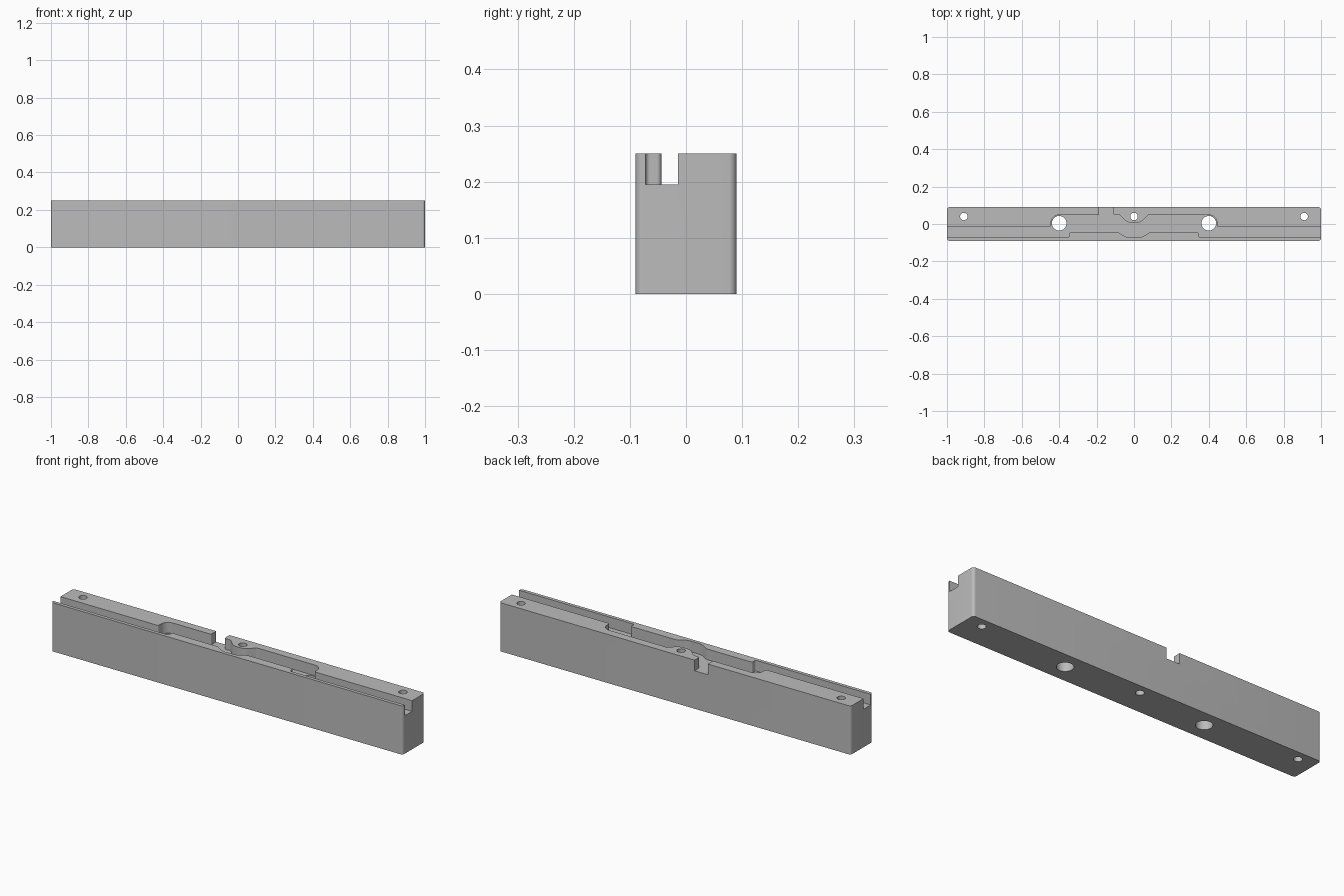
import bpy, bmesh, math
from mathutils import Vector

if "Cube" in bpy.data.objects:
    bpy.data.objects.remove(bpy.data.objects["Cube"])

grey = bpy.data.materials.new("grey metal")
grey.diffuse_color = (0.5, 0.5, 0.5, 1)
grey.use_nodes = True
grey.node_tree.nodes["Principled BSDF"].inputs["Base Color"].default_value = grey.diffuse_color


def rounded(corners, steps=8):
    """Outline from (x, y, radius) corners, each replaced by a tangent arc."""
    out = []
    n = len(corners)
    for i, (x, y, r) in enumerate(corners):
        p = Vector((x, y))
        if r == 0:
            out.append(p)
            continue
        a = (Vector(corners[i - 1][:2]) - p).normalized()
        b = (Vector(corners[(i + 1) % n][:2]) - p).normalized()
        half = a.angle(b) / 2
        start, end = p + a * r / math.tan(half), p + b * r / math.tan(half)
        centre = p + (a + b).normalized() * r / math.sin(half)
        u, v = start - centre, end - centre
        sweep = u.angle(v)
        for k in range(steps + 1):
            t = k / steps
            out.append(centre + (u * math.sin((1 - t) * sweep)
                                 + v * math.sin(t * sweep)) / math.sin(sweep))
    return out


def prism(name, outline, z0, z1):
    bm = bmesh.new()
    face = bm.faces.new([bm.verts.new((p[0], p[1], z0)) for p in outline])
    ext = bmesh.ops.extrude_face_region(bm, geom=[face])
    top = [g for g in ext["geom"] if isinstance(g, bmesh.types.BMVert)]
    bmesh.ops.translate(bm, verts=top, vec=(0, 0, z1 - z0))
    bmesh.ops.recalc_face_normals(bm, faces=bm.faces)
    mesh = bpy.data.meshes.new(name)
    bm.to_mesh(mesh)
    bm.free()
    mesh.materials.append(grey)
    obj = bpy.data.objects.new(name, mesh)
    bpy.context.collection.objects.link(obj)
    return obj


def circle(x, y, r, n=40):
    return [(x + r * math.cos(2 * math.pi * i / n),
             y + r * math.sin(2 * math.pi * i / n)) for i in range(n)]


# Bar with rounded upright corners
bar = prism("bar", rounded([(-1, -.09, .014), (1, -.09, .014),
                            (1, .09, .014), (-1, .09, .014)]), 0, .25)

# Stepped channel along the top, with a central bend and a rear outlet
channel = rounded([
    (-1.1, -.072, 0), (-.345, -.072, .008), (-.345, -.044, .008),
    (-.085, -.044, .03), (-.04, -.072, .07), (.04, -.072, .07),
    (.085, -.044, .03), (.345, -.044, .008), (.345, -.072, .008),
    (1.1, -.072, 0), (1.1, -.014, 0), (.444, -.014, .006),
    (.444, .048, .042), (.075, .048, .018), (.032, .005, .055),
    (-.032, .005, .055), (-.075, .048, .018), (-.112, .048, .012),
    (-.112, .2, 0), (-.187, .2, 0), (-.187, .048, .004),
    (-.444, .048, .042), (-.444, -.014, .006), (-1.1, -.014, 0)])
cutters = [prism("channel_cutter", channel, .195, .35)]

# Bores right through the bar
for x, y, r in [(-.91, .04, .02), (0, .04, .02), (.91, .04, .02),
                (-.4, .004, .039), (.4, .004, .039)]:
    cutters.append(prism("bore_cutter", circle(x, y, r), -.1, .4))

bpy.context.view_layer.objects.active = bar
bar.select_set(True)
for cutter in cutters:
    mod = bar.modifiers.new("cut", "BOOLEAN")
    mod.operation = "DIFFERENCE"
    mod.solver = "EXACT"
    mod.object = cutter
    bpy.ops.object.modifier_apply(modifier=mod.name)
    bpy.data.objects.remove(cutter)

bpy.ops.object.shade_smooth_by_angle(angle=math.radians(30))
